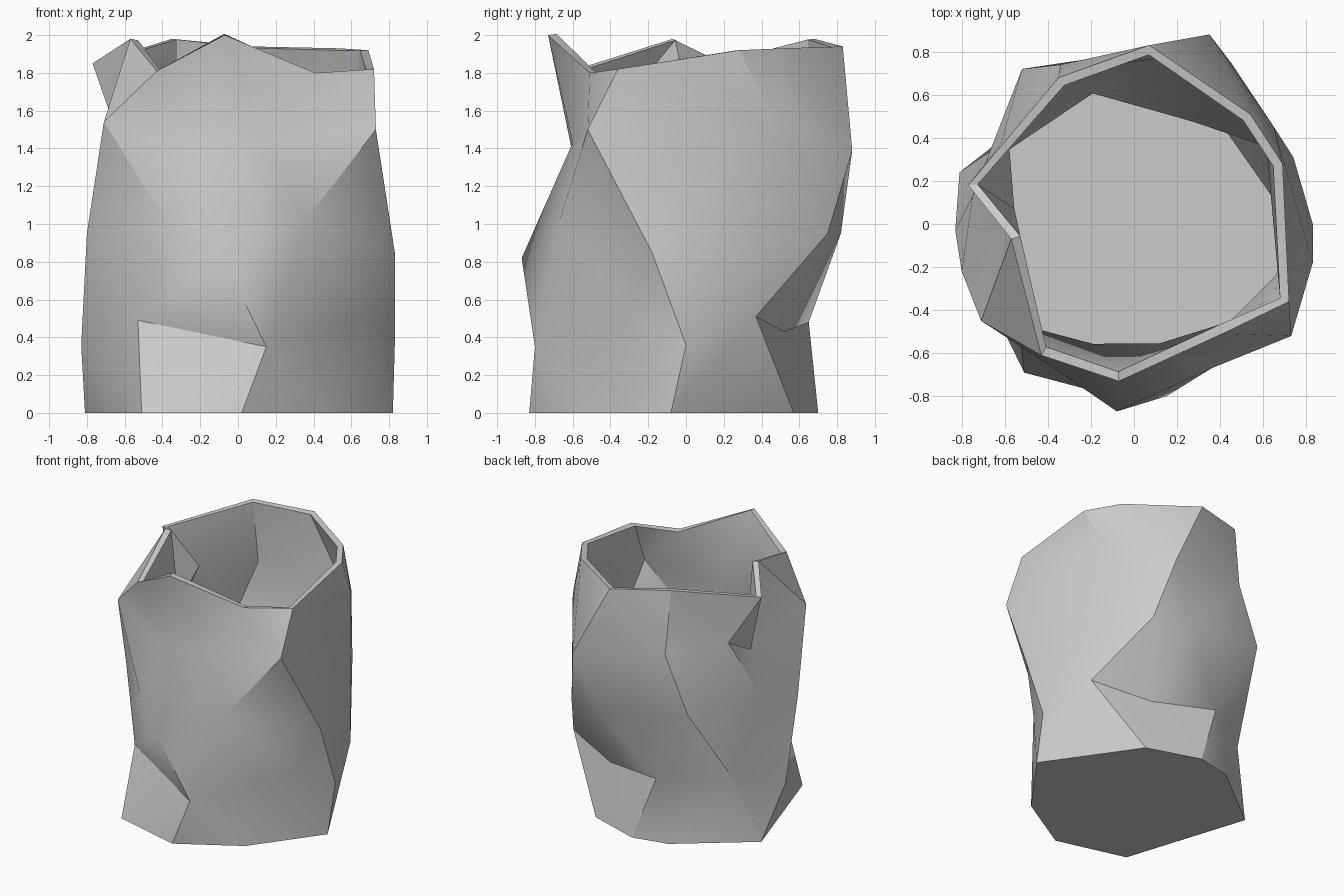
import bpy
import bmesh
from math import radians
from mathutils import Vector

default_cube = bpy.data.objects.get("Cube")
if default_cube:
    bpy.data.objects.remove(default_cube, do_unlink=True)


def make_material(name, colour):
    material = bpy.data.materials.new(name)
    material.use_nodes = True
    material.diffuse_color = colour
    shader = material.node_tree.nodes["Principled BSDF"]
    shader.inputs["Base Color"].default_value = colour
    return material


# Cross-sections of the crumpled wall, each counter-clockwise from the front
base = [(.02, -.83, 0), (.46, -.57, 0), (.82, -.08, 0), (.37, .57, 0),
        (-.03, .7, 0), (-.3, .64, 0), (-.81, .24, 0), (-.51, -.69, 0)]
low = [(.15, -.8, .35), (.69, -.27, .51), (.83, 0, .36), (.7, .37, .51),
       (.28, .52, .43), (-.2, .65, .48), (-.65, .35, .48), (-.83, -.03, .36),
       (-.53, -.5, .49)]
middle = [(-.08, -.87, .82), (.36, -.67, 1.02), (.83, -.18, .85), (.74, .31, .84),
          (.45, .75, .95), (.15, .82, .95), (-.52, .72, 1.08), (-.75, .13, 1.05),
          (-.8, -.22, .95), (-.37, -.67, 1)]
high = [(.12, -.6, 1.43), (.73, -.52, 1.5), (.65, .45, 1.6), (.35, .88, 1.39),
        (-.34, .74, 1.5), (-.62, .37, 1.53), (-.6, .07, 1.36), (-.71, -.45, 1.54),
        (-.2, -.6, 1.37)]
rim = [(-.07, -.73, 2), (.41, -.51, 1.8), (.72, -.36, 1.82), (.69, .28, 1.92),
       (.54, .51, 1.93), (.07, .83, 1.94), (-.35, .68, 1.98), (-.77, .18, 1.85),
       (-.57, -.07, 1.98), (-.43, -.61, 1.81)]


def stitch(bm, lower, upper):
    """Join two closed rings with triangles, taking the shorter diagonal."""
    i = j = 0
    while i < len(lower) or j < len(upper):
        a, b = lower[i % len(lower)], upper[j % len(upper)]
        next_a = lower[(i + 1) % len(lower)]
        next_b = upper[(j + 1) % len(upper)]
        lower_step = (next_a.co - b.co).length
        upper_step = (next_b.co - a.co).length
        if j == len(upper) or (i < len(lower) and lower_step < upper_step):
            bm.faces.new((a, next_a, b))
            i += 1
        else:
            bm.faces.new((a, next_b, b))
            j += 1


# Outer skin with a closed floor and an open top
bm = bmesh.new()
rings = [[bm.verts.new(Vector(point)) for point in section]
         for section in (base, low, middle, high, rim)]
for lower, upper in zip(rings, rings[1:]):
    stitch(bm, lower, upper)
floor = bm.faces.new(list(reversed(rings[0])))
bmesh.ops.recalc_face_normals(bm, faces=bm.faces[:])
bm.normal_update()
if floor.normal.z > 0:
    bmesh.ops.reverse_faces(bm, faces=bm.faces[:])

mesh = bpy.data.meshes.new("crumpled_cup")
bm.to_mesh(mesh)
bm.free()
mesh.materials.append(make_material("plain grey", (.6, .6, .6, 1)))
cup = bpy.data.objects.new("crumpled_cup", mesh)
bpy.context.collection.objects.link(cup)

# Thin wall, grown inward
for other in bpy.context.selected_objects:
    other.select_set(False)
cup.select_set(True)
bpy.context.view_layer.objects.active = cup
wall = cup.modifiers.new("wall", 'SOLIDIFY')
wall.thickness = .045
wall.offset = -1
bpy.ops.object.modifier_apply(modifier=wall.name)

# Soft facets between sharp creases
bpy.ops.object.shade_smooth_by_angle(angle=radians(30))
